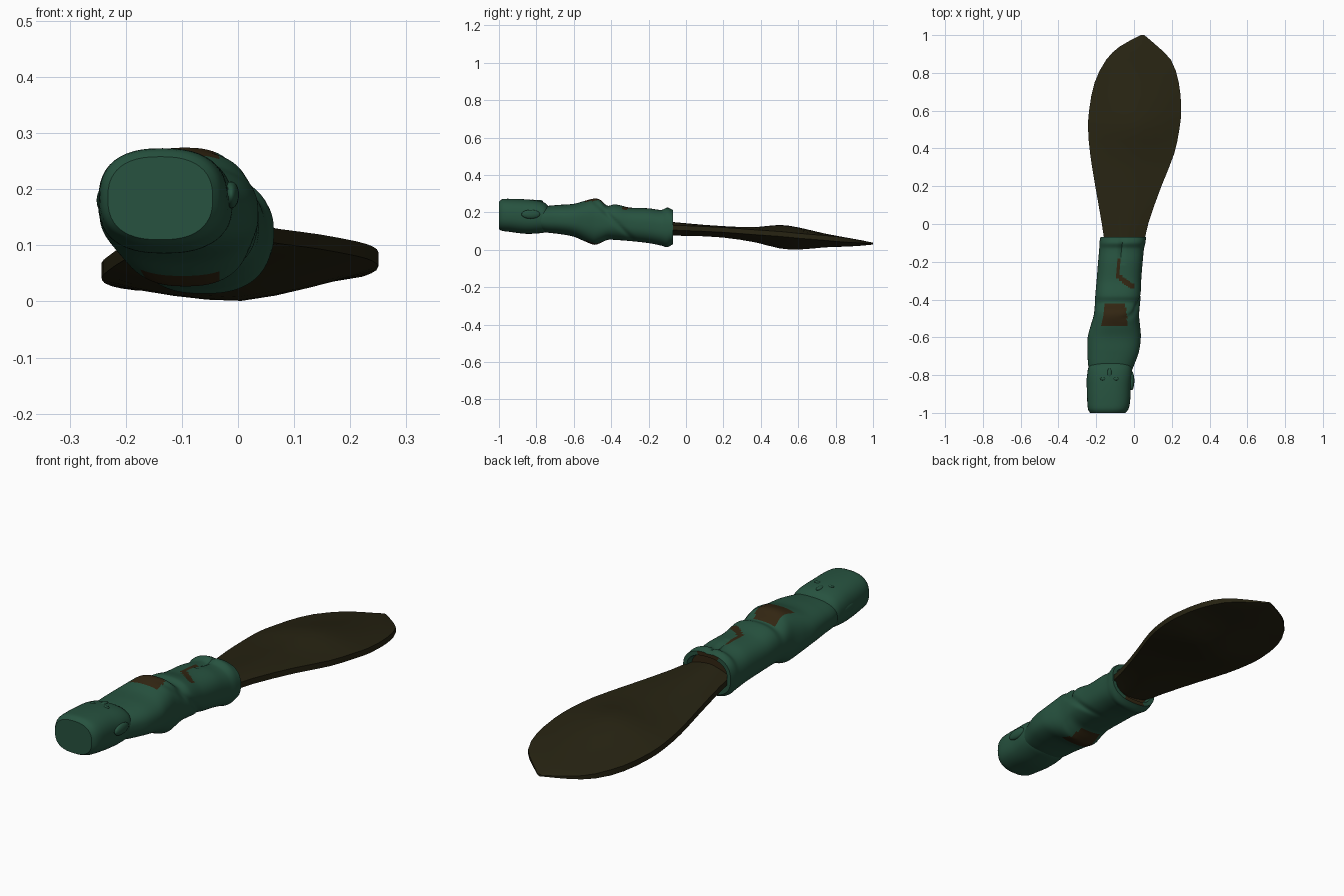
import bpy, bmesh, math
from mathutils import Vector

if "Cube" in bpy.data.objects:
    bpy.data.objects.remove(bpy.data.objects["Cube"])


def material(name, rgb):
    m = bpy.data.materials.new(name)
    m.diffuse_color = (*rgb, 1)
    m.use_nodes = True
    m.node_tree.nodes["Principled BSDF"].inputs["Base Color"].default_value = m.diffuse_color
    return m


GREEN = material("dark green", (0.020, 0.085, 0.050))
OLIVE = material("dark olive", (0.020, 0.017, 0.006))
BROWN = material("dark brown", (0.032, 0.019, 0.006))


def sample(stations, y):
    """Smooth interpolation of (y, x0, x1, z0, z1) stations."""
    n = len(stations)
    i = 0
    while i < n - 2 and y > stations[i + 1][0]:
        i += 1
    a, b = stations[i], stations[i + 1]
    p, q = stations[max(i - 1, 0)], stations[min(i + 2, n - 1)]
    h = b[0] - a[0]
    t = min(max((y - a[0]) / h, 0), 1)
    out = []
    for k in range(1, 5):
        ma = (b[k] - p[k]) / (b[0] - p[0]) * h
        mb = (q[k] - a[k]) / (q[0] - a[0]) * h
        out.append((2*t**3 - 3*t*t + 1) * a[k] + (t**3 - 2*t*t + t) * ma
                   + (3*t*t - 2*t**3) * b[k] + (t**3 - t*t) * mb)
    return out


def loft(name, rings, mats, rule=None, angle=35):
    me = bpy.data.meshes.new(name)
    bm = bmesh.new()
    loops = [[bm.verts.new(p) for p in r] for r in rings]
    n = len(rings[0])
    for a, b in zip(loops, loops[1:]):
        for i in range(n):
            bm.faces.new((a[i], a[(i + 1) % n], b[(i + 1) % n], b[i]))
    bm.faces.new(loops[0])
    bm.faces.new(loops[-1][::-1])
    bmesh.ops.recalc_face_normals(bm, faces=bm.faces)
    if rule:
        for f in bm.faces:
            f.material_index = rule(f.calc_center_median(), f.normal)
    bm.to_mesh(me)
    bm.free()
    for m in mats:
        me.materials.append(m)
    ob = bpy.data.objects.new(name, me)
    bpy.context.collection.objects.link(ob)
    smooth(ob, angle)
    return ob


def smooth(ob, angle=35):
    bpy.ops.object.select_all(action='DESELECT')
    ob.select_set(True)
    bpy.context.view_layer.objects.active = ob
    bpy.ops.object.shade_smooth_by_angle(angle=math.radians(angle))


def oval_ring(y, box, segs, power=2.5):
    x0, x1, z0, z1 = box
    ring = []
    for i in range(segs):
        a = 2 * math.pi * i / segs
        c, s = math.cos(a), math.sin(a)
        px = math.copysign(abs(c) ** (2 / power), c)
        pz = math.copysign(abs(s) ** (2 / power), s)
        ring.append(Vector(((x0 + x1) / 2 + px * (x1 - x0) / 2, y,
                            (z0 + z1) / 2 + pz * (z1 - z0) / 2)))
    return ring


# Grip: lumpy wrapped body
GRIP = [(-0.80, -0.22, -0.02, 0.11, 0.22), (-0.76, -0.24, -0.005, 0.095, 0.232),
        (-0.68, -0.246, 0.025, 0.085, 0.24), (-0.60, -0.245, 0.036, 0.07, 0.246),
        (-0.54, -0.23, 0.032, 0.045, 0.262), (-0.49, -0.215, 0.027, 0.027, 0.274),
        (-0.46, -0.21, 0.028, 0.035, 0.268), (-0.42, -0.207, 0.032, 0.053, 0.236),
        (-0.38, -0.205, 0.036, 0.053, 0.243), (-0.30, -0.198, 0.038, 0.047, 0.226),
        (-0.20, -0.19, 0.046, 0.036, 0.222), (-0.13, -0.184, 0.053, 0.022, 0.214),
        (-0.10, -0.183, 0.060, 0.014, 0.226), (-0.07, -0.178, 0.064, 0.03, 0.214)]
rings = []
steps = 110
for k in range(steps + 1):
    y = -0.80 + 0.73 * k / steps
    ring = oval_ring(y, sample(GRIP, y), 72)
    for p in ring:
        if y > -0.21 and p.z > 0.15:      # seam on top
            p.z -= 0.010 * math.exp(-((p.x + 0.065) / 0.008) ** 2)
        if p.x > -0.08:                   # slanted fold on the right side
            p.x -= 0.010 * math.exp(-((y + 0.36 + (p.z - 0.13)) / 0.018) ** 2)
    rings.append(ring)
# Recessed mouth around the blade
for y, d in ((-0.07, 0.018), (-0.10, 0.024)):
    x0, x1, z0, z1 = sample(GRIP, -0.07)
    rings.append(oval_ring(y, (x0 + d, x1 - d, z0 + d, z1 - d), 72))


def near(p, a, b, width):
    a, b, p = Vector(a), Vector(b), Vector((p.x, p.y))
    t = min(max((p - a).dot(b - a) / (b - a).length_squared, 0), 1)
    return (p - a - t * (b - a)).length < width


def grip_rule(c, n):
    # Worn patches above and below, plus a forked tear on top
    if -0.54 < c.y < -0.425 and abs(c.x + 0.10) < 0.052 - 0.15 * (c.y + 0.42) and abs(n.z) > 0.3:
        return 1
    if c.z > 0.15 and (near(c, (-0.08, -0.20), (-0.085, -0.275), 0.014)
                       or near(c, (-0.085, -0.275), (-0.01, -0.33), 0.014)):
        return 1
    return 1 if c.y > -0.101 and n.y > 0.99 and abs(c.x + 0.06) < 0.05 else 0


loft("grip", rings, [GREEN, BROWN], grip_rule)

# Pommel: rounded flat-ended cap
CAP = [(-1.0, -0.232, -0.045, 0.11, 0.258), (-0.985, -0.242, -0.032, 0.102, 0.270),
       (-0.95, -0.247, -0.022, 0.097, 0.273), (-0.86, -0.249, -0.016, 0.086, 0.270),
       (-0.79, -0.247, -0.010, 0.088, 0.262), (-0.75, -0.235, -0.015, 0.095, 0.248),
       (-0.73, -0.20, -0.04, 0.115, 0.225)]
rings = [oval_ring(y, sample(CAP, y), 48) for y in
         [-1 + 0.27 * k / 30 for k in range(31)]]
loft("pommel", rings, [GREEN])


def lump(name, loc, size, mat=GREEN):
    bpy.ops.mesh.primitive_uv_sphere_add(segments=16, ring_count=10, location=loc)
    ob = bpy.context.object
    ob.name = name
    ob.scale = size
    ob.data.materials.append(mat)
    smooth(ob, 60)


# Side knobs and small surface marks on the pommel
lump("left_knob", (-0.240, -0.84, 0.18), (0.012, 0.05, 0.022))
lump("right_knob", (-0.012, -0.83, 0.19), (0.014, 0.05, 0.024))
for i, x in enumerate((-0.165, -0.095)):
    lump(f"pommel_mark_{i}", (x, -0.82, 0.264), (0.014, 0.008, 0.005))
lump("pommel_ridge", (-0.13, -0.79, 0.259), (0.012, 0.026, 0.008))

# Blade: leaf-shaped, lens section with blunt tilted edges
BLADE = [(-0.14, -0.15, 0.045, 0.075, 0.155), (0.0, -0.17, 0.075, 0.075, 0.142),
         (0.2, -0.205, 0.145, 0.066, 0.126), (0.37, -0.232, 0.212, 0.040, 0.121),
         (0.5, -0.243, 0.240, 0.008, 0.133), (0.6, -0.238, 0.250, 0.001, 0.120),
         (0.75, -0.208, 0.237, 0.014, 0.085), (0.87, -0.147, 0.195, 0.019, 0.062),
         (0.94, -0.075, 0.125, 0.023, 0.050), (1.0, 0.035, 0.055, 0.028, 0.038)]


def blade_ring(y):
    x0, x1, z0, z1 = sample(BLADE, y)
    cx, hw, cz, hh = (x0 + x1) / 2, (x1 - x0) / 2, (z0 + z1) / 2, (z1 - z0) / 2
    edge = min(0.013, hh * 0.5)
    tilt = 0.06 * hw
    ts = [-1 + 2 * k / 8 for k in range(9)]
    ring = []
    for side, row in ((1, ts[::-1]), (-1, ts)):
        for t in row:
            h = edge + (hh - edge) * (1 - abs(t) ** 1.5)
            ring.append((cx + hw * t, y, cz + tilt * t + side * h))
    return ring


ys = [-0.14, -0.07, 0, 0.1, 0.2, 0.29, 0.37, 0.44, 0.5, 0.55, 0.6, 0.68,
      0.75, 0.81, 0.87, 0.91, 0.94, 0.97, 1.0]
loft("blade", [blade_ring(y) for y in ys], [OLIVE], angle=30)
